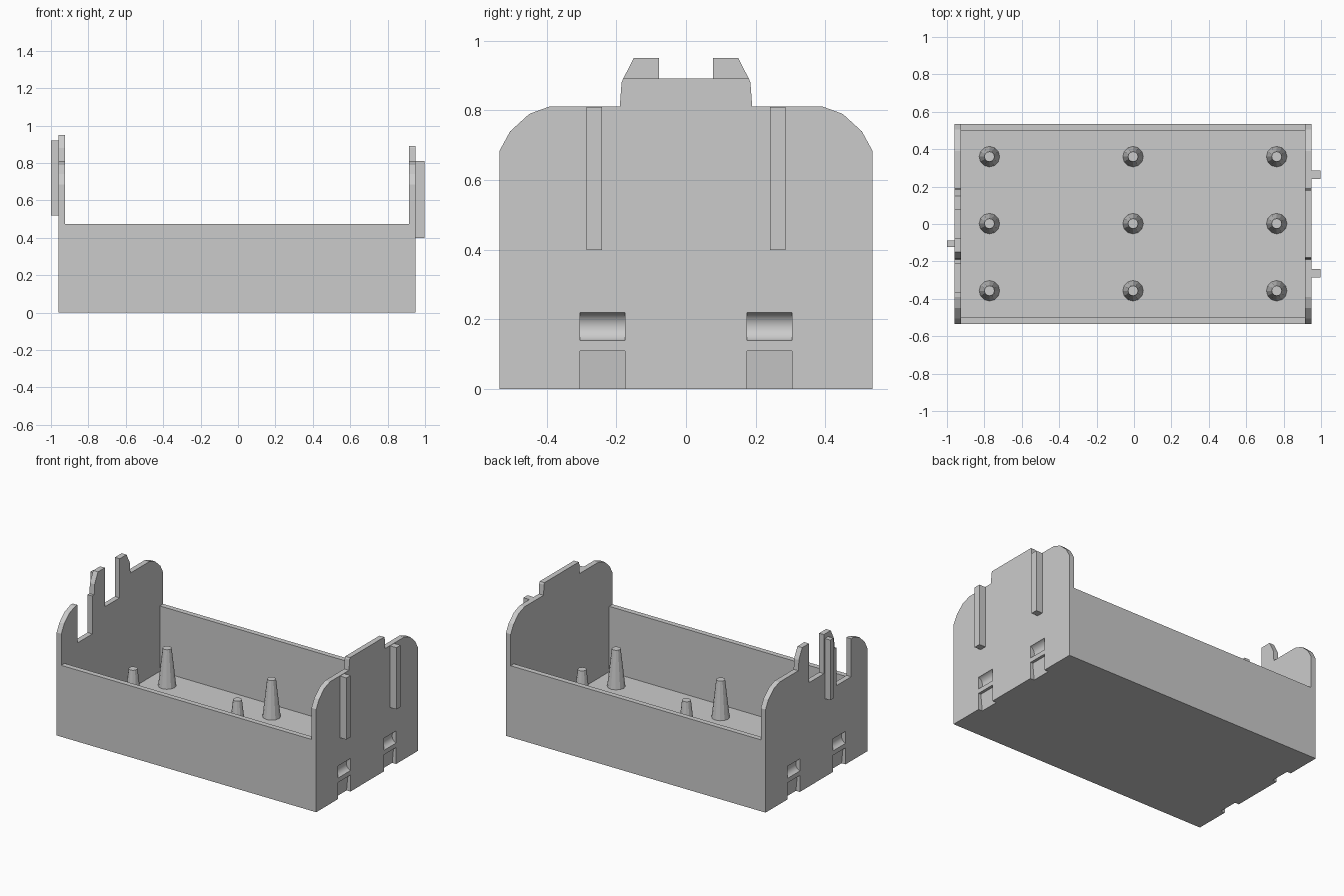
import bpy, bmesh, math
from mathutils import Matrix

cube = bpy.data.objects.get("Cube")
if cube:
    bpy.data.objects.remove(cube, do_unlink=True)

grey = bpy.data.materials.new("plain grey")
grey.use_nodes = True
colour = (0.6, 0.6, 0.6, 1)
grey.diffuse_color = colour
grey.node_tree.nodes["Principled BSDF"].inputs["Base Color"].default_value = colour

# Overall dimensions
X_RIGHT, X_LEFT, HALF_Y = -0.96, 0.95, 0.535
THICK, FLOOR, WALL_TOP = 0.035, 0.04, 0.475


def finish(name, bm):
    bmesh.ops.recalc_face_normals(bm, faces=bm.faces)
    mesh = bpy.data.meshes.new(name)
    bm.to_mesh(mesh)
    bm.free()
    mesh.materials.append(grey)
    obj = bpy.data.objects.new(name, mesh)
    bpy.context.collection.objects.link(obj)
    return obj


def extrude_x(name, profile, x0, x1):
    """Extrude a closed (y, z) outline from x0 to x1."""
    bm = bmesh.new()
    face = bm.faces.new([bm.verts.new((x0, y, z)) for y, z in profile])
    new = bmesh.ops.extrude_face_region(bm, geom=[face])["geom"]
    verts = [v for v in new if isinstance(v, bmesh.types.BMVert)]
    bmesh.ops.translate(bm, verts=verts, vec=(x1 - x0, 0, 0))
    return finish(name, bm)


def extrude_y(name, profile, y0, y1):
    """Extrude a closed (x, z) outline from y0 to y1."""
    obj = extrude_x(name, profile, y0, y1)
    obj.data.transform(Matrix(((0, 1, 0, 0), (1, 0, 0, 0), (0, 0, 1, 0), (0, 0, 0, 1))))
    obj.data.flip_normals()
    return obj


def box_x(name, y0, y1, z0, z1, x0, x1):
    return extrude_x(name, [(y0, z0), (y1, z0), (y1, z1), (y0, z1)], x0, x1)


def cut(target, cutter):
    mod = target.modifiers.new("cut", "BOOLEAN")
    mod.operation = "DIFFERENCE"
    mod.solver = "EXACT"
    mod.object = cutter
    bpy.context.view_layer.objects.active = target
    bpy.ops.object.modifier_apply(modifier=mod.name)
    bpy.data.objects.remove(cutter, do_unlink=True)


def mirror(points):
    return [(-y, z) for y, z in reversed(points)]


# Tray: U-shaped section between the end plates
inner = HALF_Y - THICK
half = [(HALF_Y, 0), (HALF_Y, WALL_TOP), (inner, WALL_TOP), (inner, FLOOR)]
extrude_x("tray", half + mirror(half), X_RIGHT + THICK, X_LEFT - THICK)

# End plates share rounded shoulders and differ in their top edges
shoulder = [(HALF_Y, 0), (HALF_Y, 0.685), (0.505, 0.74), (0.45, 0.79), (0.39, 0.812)]
tab = [(0.19, 0.812), (0.185, 0.88), (0.18, 0.892)]
finger = tab + [(0.15, 0.95), (0.078, 0.95), (0.078, 0.69)]
slot = [(-0.21, 0.812), (-0.21, 0.56), (-0.365, 0.56), (-0.365, 0.812)]

left_plate = extrude_x("left_end_plate",
                       shoulder + tab + mirror(shoulder + tab),
                       X_LEFT - THICK, X_LEFT)
right_plate = extrude_x("right_end_plate",
                        shoulder + finger + mirror(finger) + slot + mirror(shoulder),
                        X_RIGHT, X_RIGHT + THICK)

# Rounded pockets and sloped bottom notches in both end plates
for plate, face_x, out in ((left_plate, X_LEFT, 1), (right_plate, X_RIGHT, -1)):
    for y in (-0.24, 0.24):
        circle = [(face_x + out * (0.012 + 0.042 * math.cos(a)), 0.18 + 0.042 * math.sin(a))
                  for a in (2 * math.pi * i / 32 for i in range(32))]
        cut(plate, extrude_y("pocket_cutter", circle, y - 0.065, y + 0.065))
        wedge = [(face_x + out * d, z) for d, z in
                 ((0.02, -0.02), (-0.031, -0.02), (-0.018, 0.11), (0.02, 0.11))]
        cut(plate, extrude_y("notch_cutter", wedge, y - 0.065, y + 0.065))
    bpy.ops.object.select_all(action="DESELECT")
    plate.select_set(True)
    bpy.context.view_layer.objects.active = plate
    bpy.ops.object.shade_smooth_by_angle(angle=math.radians(15))

# Guide rails on the outside of the end plates
for side, y in (("front", -0.263), ("back", 0.263)):
    box_x("left_rail_" + side, y - 0.022, y + 0.022, 0.4, 0.81, X_LEFT, 0.997)
box_x("right_rail", -0.122, -0.088, 0.52, 0.92, -1.0, X_RIGHT)

# Tapered pegs on the floor
for x in (-0.773, -0.005, 0.763):
    for y in (-0.357, 0.002, 0.36):
        bm = bmesh.new()
        bmesh.ops.create_cone(bm, cap_ends=True, segments=12, radius1=0.055,
                              radius2=0.027, depth=0.25,
                              matrix=Matrix.Translation((x, y, FLOOR + 0.125)))
        finish("peg", bm)
